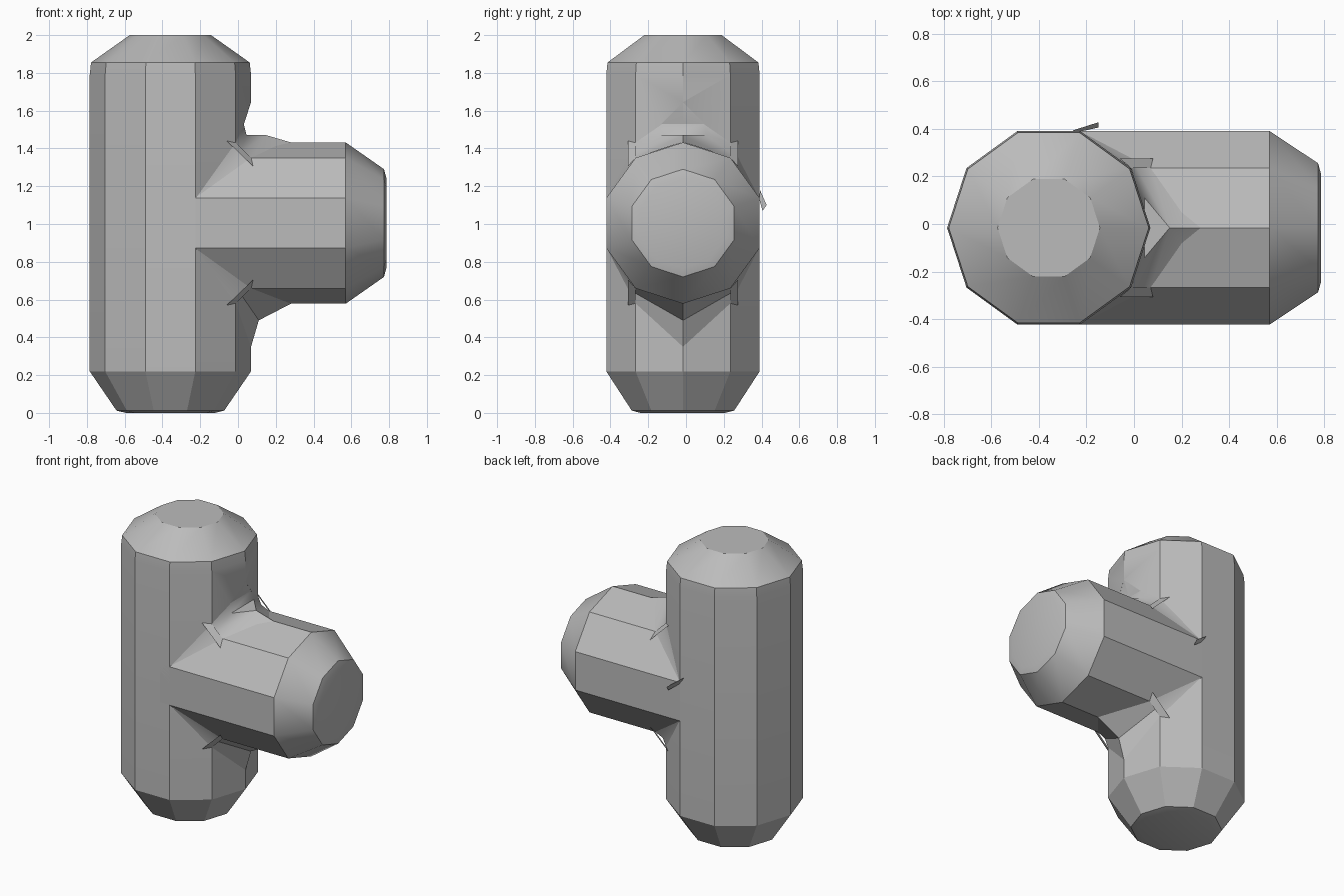
import bpy, bmesh, math
from mathutils import Vector, Matrix

cube = bpy.data.objects.get("Cube")
if cube:
    bpy.data.objects.remove(cube, do_unlink=True)

grey = bpy.data.materials.new("plain grey")
grey.use_nodes = True
COLOUR = (0.5, 0.5, 0.5, 1)
grey.diffuse_color = COLOUR
grey.node_tree.nodes["Principled BSDF"].inputs["Base Color"].default_value = COLOUR

SIDES = 10
R = 0.427                              # radius of both pipes
CX, CY, CZ = -0.358, -0.016, 1.005     # column axis x, y and branch axis z


def finish(name, bm):
    me = bpy.data.meshes.new(name)
    bm.to_mesh(me)
    bm.free()
    me.materials.append(grey)
    ob = bpy.data.objects.new(name, me)
    bpy.context.collection.objects.link(ob)
    return ob


def smooth(ob):
    bpy.ops.object.select_all(action='DESELECT')
    ob.select_set(True)
    bpy.context.view_layer.objects.active = ob
    bpy.ops.object.shade_smooth_by_angle(angle=math.radians(30))


def pipe(name, profile, matrix):
    """Ten-sided capped pipe from (radius, height) rings."""
    bm = bmesh.new()
    rings = []
    for r, h in profile:
        rings.append([bm.verts.new((r * math.cos(math.tau * i / SIDES),
                                    r * math.sin(math.tau * i / SIDES), h))
                      for i in range(SIDES)])
    for a, b in zip(rings, rings[1:]):
        for i in range(SIDES):
            j = (i + 1) % SIDES
            bm.faces.new((a[i], a[j], b[j], b[i]))
    bm.faces.new(rings[0][::-1])
    bm.faces.new(rings[-1])
    bm.transform(matrix)
    return finish(name, bm)


# Upright column with tapered ends
column = pipe("column",
              [(0.235, 0), (0.285, 0.012), (R, 0.22), (R, 1.79), (0.42, 1.855), (0.215, 2.0)],
              Matrix.Translation((CX, CY, 0)))

# Side branch pointing to +x
branch = pipe("branch",
              [(R, -0.3), (R, 0.57), (0.285, 0.773), (0.24, 0.785)],
              Matrix.Translation((0, CY, CZ)) @ Matrix.Rotation(math.pi / 2, 4, 'Y'))

# Small dent cut in the column above the branch
bm = bmesh.new()
for p in [(0.069, 0, 0.64), (0.2, 0, 0.64), (0.026, 0, 0.525), (0.03, 0.115, 0.525),
          (0.03, -0.115, 0.525), (0.026, 0.115, 0.465), (0.026, -0.115, 0.465),
          (0.2, 0.115, 0.465), (0.2, -0.115, 0.465)]:
    bm.verts.new(Vector(p) + Vector((0, CY, CZ)))
bmesh.ops.convex_hull(bm, input=bm.verts[:])
bmesh.ops.recalc_face_normals(bm, faces=bm.faces[:])
cutter = finish("dent_cutter", bm)
cutter.hide_render = True
mod = column.modifiers.new("dent", 'BOOLEAN')
mod.operation = 'DIFFERENCE'
mod.solver = 'EXACT'
mod.object = cutter
bpy.context.view_layer.objects.active = column
bpy.ops.object.modifier_apply(modifier=mod.name)
bpy.data.objects.remove(cutter, do_unlink=True)


def patches(name, points, faces, middle_faces, up):
    """Mirror facets across y and turn them outward; up is 1 or -1."""
    bm = bmesh.new()
    for side in (1, -1):
        def make(keys):
            bm.faces.new([bm.verts.new((points[k][0], abs(s) * points[k][1] * s, points[k][2] * up))
                          for k, s in keys])
        for f in faces:
            make([(k, side) for k in f])
    for f in middle_faces:
        make([(k, s) for k, s in f])
    bmesh.ops.remove_doubles(bm, verts=bm.verts[:], dist=0.0005)
    bm.normal_update()
    inside = Vector((-0.1, 0, 0.2 * up))
    for f in bm.faces:
        if f.normal.dot(f.calc_center_median() - inside) < 0:
            f.normal_flip()
    bm.transform(Matrix.Translation((0, CY, CZ)))
    return finish(name, bm)


# Points of the chamfer where the pipes meet, relative to the crossing
seam = {
    "C0": (0.069, 0, 0.655), "M0": (0.11, 0, 0.515), "B0": (0.28, 0, 0.427),
    "C1": (-0.012, 0.251, 0.425), "M1": (0.012, 0.251, 0.372), "B1": (0.07, 0.251, 0.345),
    "P2": (-0.228, 0.406, 0.132), "A": (-0.06, 0.291, 0.435), "D": (0.08, 0.291, 0.30),
    "S": (0.03, 0.115, 0.525), "Q": (0.045, 0.125, 0.465), "R": (0.15, 0, 0.465),
    "U": (0.2, 0.065, 0.408),
}
sides = [("C1", "M1", "P2"), ("M1", "B1", "P2"), ("C1", "A", "D", "B1")]

lower_chamfer = patches("lower_chamfer", seam,
                        sides + [("C0", "M0", "M1", "C1"), ("M0", "B0", "B1", "M1")], [], -1)
upper_chamfer = patches("upper_chamfer", seam,
                        sides + [("C1", "S", "Q"), ("C1", "Q", "M1"), ("M1", "Q", "R"),
                                 ("M1", "R", "B1"), ("R", "U", "B1"), ("R", "B0", "U")],
                        [[("S", 1), ("S", -1), ("Q", -1), ("Q", 1)],
                         [("Q", 1), ("Q", -1), ("R", 1)]], 1)

# Thin sliver standing off the back of the seam
bm = bmesh.new()
bm.faces.new([bm.verts.new(p) for p in
              [(-0.26, 0.392, 1.18), (-0.228, 0.388, 1.13), (-0.15, 0.405, 1.07), (-0.15, 0.427, 1.10)]])
back_sliver = finish("back_sliver", bm)

for ob in (column, branch, lower_chamfer, upper_chamfer):
    smooth(ob)
